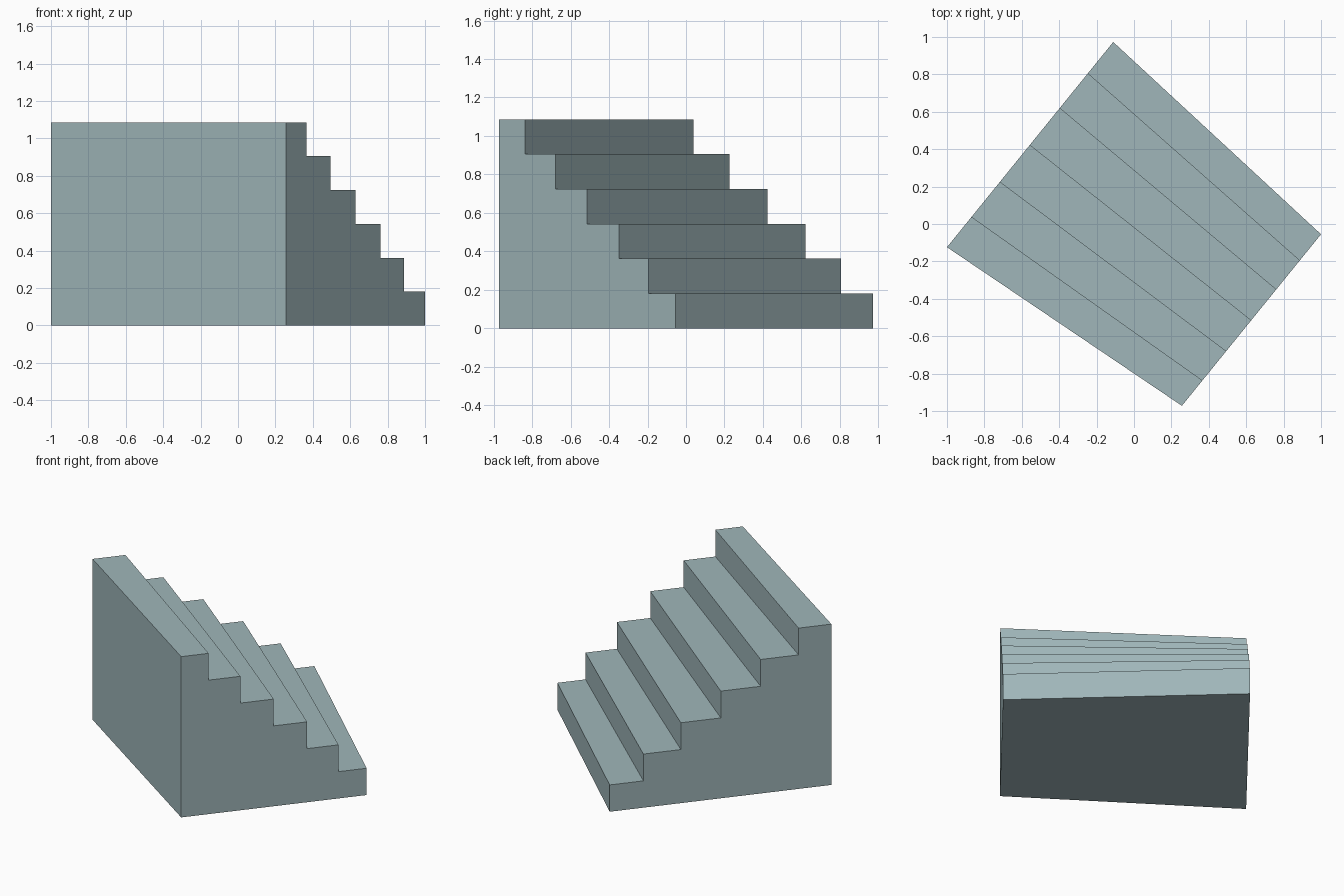
import bpy, bmesh
from mathutils import Vector

if "Cube" in bpy.data.objects:
    bpy.data.objects.remove(bpy.data.objects["Cube"])

HEIGHT = 1.086
STEPS = 6
# Plan corners of each side wall: from the tall end to the low end
LEFT = (Vector((-1.0, -0.124, 0)), Vector((-0.111, 0.973, 0)))
RIGHT = (Vector((0.256, -0.972, 0)), Vector((1.0, -0.055, 0)))
# Positions of the risers along each side wall
RISERS = [0, 0.148, 0.319, 0.499, 0.679, 0.848, 1]


def side_profile(bm, start, end):
    """Stepped outline standing on one side line."""
    points = [(0, 0)]
    for i in range(STEPS):
        z = HEIGHT * (STEPS - i) / STEPS
        points += [(RISERS[i], z), (RISERS[i + 1], z)]
    points.append((1, 0))
    return [bm.verts.new(start.lerp(end, t) + Vector((0, 0, z))) for t, z in points]


# Solid staircase: two stepped sides joined by treads, risers, wall and base
bm = bmesh.new()
left = side_profile(bm, *LEFT)
right = side_profile(bm, *RIGHT)
bm.faces.new(left)
bm.faces.new(right[::-1])
for i in range(len(left)):
    j = (i + 1) % len(left)
    bm.faces.new((left[i], right[i], right[j], left[j]))
bmesh.ops.recalc_face_normals(bm, faces=bm.faces)

mesh = bpy.data.meshes.new("staircase")
bm.to_mesh(mesh)
bm.free()

# Blue-grey stone
stone = bpy.data.materials.new("stone")
stone.diffuse_color = (0.35, 0.47, 0.49, 1)
stone.use_nodes = True
stone.node_tree.nodes["Principled BSDF"].inputs["Base Color"].default_value = stone.diffuse_color
mesh.materials.append(stone)
bpy.context.collection.objects.link(bpy.data.objects.new("staircase", mesh))
